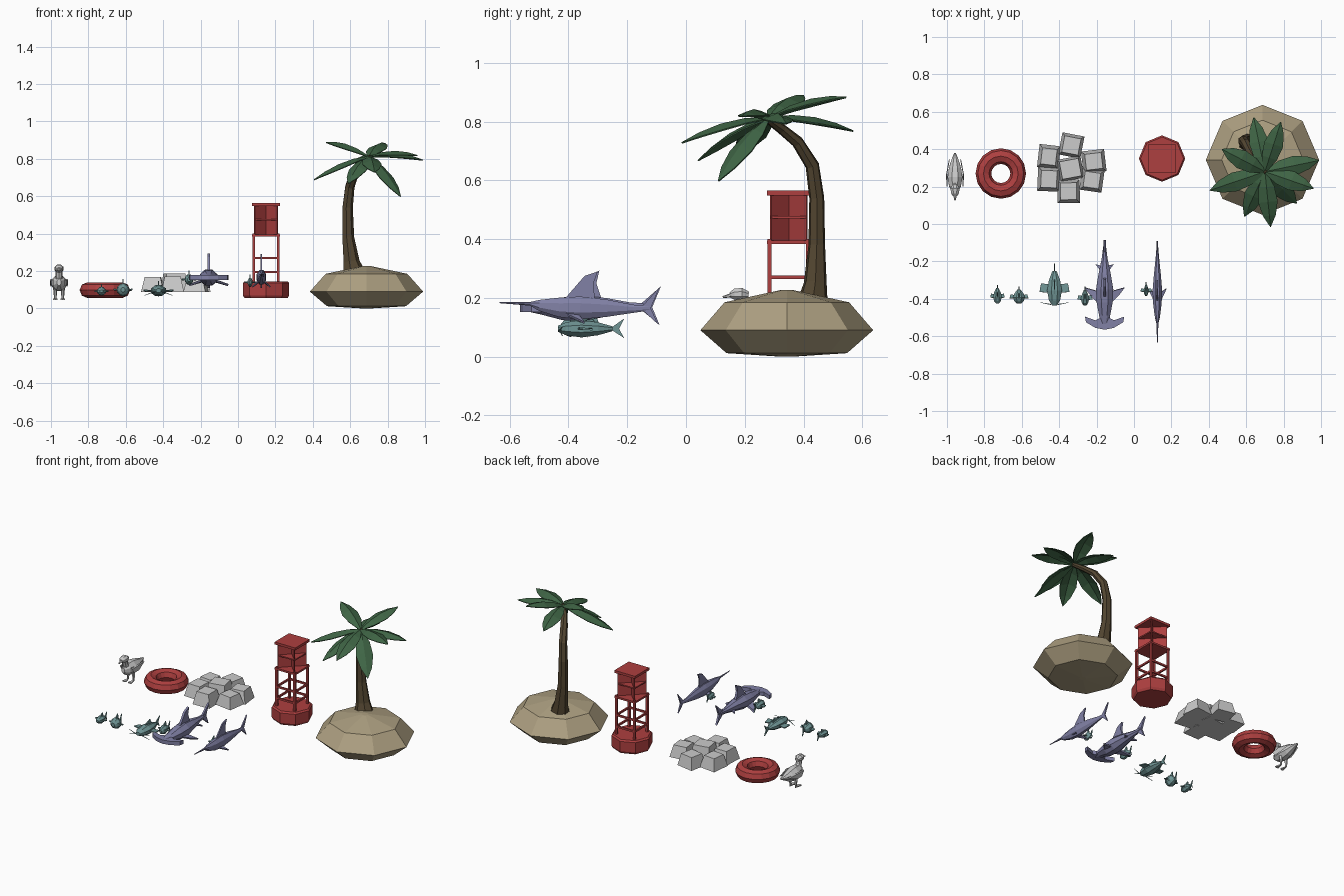
import bpy, bmesh, math, random
from mathutils import Vector as V

if "Cube" in bpy.data.objects:
    bpy.data.objects.remove(bpy.data.objects["Cube"])
random.seed(4)

def material(name, c):
    m = bpy.data.materials.new(name)
    m.diffuse_color = (*c, 1)
    m.use_nodes = True
    m.node_tree.nodes["Principled BSDF"].inputs["Base Color"].default_value = m.diffuse_color
    return m
SAND = material("sand", (.42, .35, .22))
BARK = material("bark", (.085, .06, .03))
LEAF = material("leaf", (.05, .13, .06))
RED = material("red", (.42, .05, .05))
TEAL = material("teal", (.16, .3, .3))
PURPLE = material("purple", (.22, .22, .38))

def finish(name, bm, mat=None):
    bmesh.ops.recalc_face_normals(bm, faces=bm.faces)
    me = bpy.data.meshes.new(name)
    bm.to_mesh(me)
    bm.free()
    ob = bpy.data.objects.new(name, me)
    bpy.context.collection.objects.link(ob)
    if mat:
        me.materials.append(mat)
    return ob

def loft(name, secs, n, mat=None, turn=0.0):
    """Skin of elliptical rings; each section is x, y, z, side radius, other radius."""
    bm = bmesh.new()
    rings = []
    for i, (x, y, z, a, b) in enumerate(secs):
        t = (V(secs[min(i+1, len(secs)-1)][:3]) - V(secs[max(i-1, 0)][:3])).normalized()
        side = (V((1, 0, 0)) - t * t.x).normalized()
        up = t.cross(side)
        rings.append([bm.verts.new(V((x, y, z)) + side*a*math.cos(q) + up*b*math.sin(q))
                      for q in (math.tau*k/n + turn for k in range(n))])
    for r, s in zip(rings, rings[1:]):
        for k in range(n):
            bm.faces.new((r[k], r[(k+1) % n], s[(k+1) % n], s[k]))
    bm.faces.new(rings[0])
    bm.faces.new(rings[-1])
    return finish(name, bm, mat)

def fish_body(name, cx, secs, n, mat=None):
    return loft(name, [(cx, y, z, a, b) for y, z, a, b in secs], n, mat, math.pi/n)

def plate(name, pts, thick, mat=None):
    """Thin solid from a flat outline."""
    pts = [V(p) for p in pts]
    nrm = (pts[1]-pts[0]).cross(pts[2]-pts[0]).normalized() * thick / 2
    bm = bmesh.new()
    a = [bm.verts.new(p+nrm) for p in pts]
    b = [bm.verts.new(p-nrm) for p in pts]
    bm.faces.new(a)
    bm.faces.new(b[::-1])
    for i in range(len(a)):
        j = (i+1) % len(a)
        bm.faces.new((a[i], a[j], b[j], b[i]))
    return finish(name, bm, mat)

def upright_fin(name, cx, yz, mat, thick=.008):
    plate(name, [(cx, y, z) for y, z in yz], thick, mat)

def side_fins(name, cx, pts, mat, thick=.008):
    for s, w in ((-1, "left"), (1, "right")):
        plate(f"{name}_{w}", [(cx+s*x, y, z) for x, y, z in pts], thick, mat)

def box(name, c, h, mat=None, rot=0, taper=1.0):
    bm = bmesh.new()
    bmesh.ops.create_cube(bm, size=2)
    for v in bm.verts:
        k = taper if v.co.z > 0 else 1
        v.co = V((v.co.x*h[0]*k, v.co.y*h[1]*k, v.co.z*h[2]))
    ob = finish(name, bm, mat)
    ob.location = c
    ob.rotation_euler.z = rot
    return ob

# island
loft("island", [(.687, .343, z, r*1.03, r) for z, r in
     ((.0, .02), (.012, .205), (.09, .294), (.185, .212), (.227, .02))], 8, SAND)

# palm trunk
loft("palm_trunk", [(.62, .43, .18, .065, .055), (.605, .44, .25, .045, .04), (.588, .445, .38, .033, .029),
     (.585, .445, .54, .029, .026), (.597, .43, .65, .026, .024), (.625, .38, .73, .024, .021),
     (.66, .325, .775, .02, .018), (.71, .275, .81, .015, .013)], 7, BARK)

# palm leaves: folded blades arching from the crown to each tip
CROWN = V((.70, .28, .815))
tips = [(.64, .57, .77), (.785, .545, .885), (.99, .34, .795), (.96, .19, .82), (.87, .11, .60),
        (.73, -.015, .73), (.59, .04, .67), (.405, .18, .69), (.47, .40, .89)]
for i, tip in enumerate(tips):
    tip = V(tip)
    mid = (CROWN+tip)/2 + V((0, 0, .05))
    side = (tip-CROWN).cross(V((0, 0, 1))).normalized()
    bm = bmesh.new()
    rows = []
    for t, w in ((0, .008), (.28, .042), (.55, .052), (.8, .034), (1, .002)):
        p = CROWN*(1-t)**2 + mid*2*t*(1-t) + tip*t*t
        rows.append([bm.verts.new(p + side*w*s - V((0, 0, abs(s)*w*.4))) for s in (-1, 0, 1)])
    for r, s in zip(rows, rows[1:]):
        for k in (0, 1):
            bm.faces.new((r[k], r[k+1], s[k+1], s[k]))
    leaf = finish(f"palm_leaf_{i+1}", bm, LEAF)
    leaf.modifiers.new("thickness", "SOLIDIFY").thickness = .005

# beacon float: octagonal base, posts, rails, deck, crossed panels, roof
BX, BY = .15, .35
loft("float_base", [(BX, BY, .055, .115, .115), (BX, BY, .07, .124, .124),
                    (BX, BY, .135, .124, .124), (BX, BY, .145, .115, .115)], 8, RED)
for sx in (-1, 1):
    for sy in (-1, 1):
        box("tower_post", (BX+sx*.066, BY+sy*.066, .27), (.007, .007, .13), RED)
for z in (.195, .27):
    for s in (-1, 1):
        box("tower_rail", (BX, BY+s*.066, z), (.07, .005, .006), RED)
        box("tower_rail", (BX+s*.066, BY, z), (.005, .07, .006), RED)
box("tower_deck", (BX, BY, .39), (.075, .075, .006), RED)
for s in (-1, 1):
    box("cross_panel", (BX, BY, .475), (.087, .003, .08), RED, s*math.pi/4)
box("panel_shelf", (BX, BY, .475), (.062, .062, .004), RED)
box("tower_roof", (BX, BY, .557), (.075, .075, .008), RED)

# rock pile
rocks = [(-.455, .36, .057, .062, .165), (-.455, .24, .06, .065, .168), (-.335, .42, .06, .06, .165),
         (-.34, .295, .065, .06, .187), (-.215, .335, .062, .06, .165), (-.35, .175, .06, .063, .17),
         (-.225, .235, .06, .06, .16)]
for i, (x, y, a, b, top) in enumerate(rocks):
    box(f"rock_{i+1}", (x, y, (.088+top)/2), (a, b, (top-.088)/2), None,
        random.uniform(-.22, .22), random.uniform(.68, .82))

# swim ring
bpy.ops.mesh.primitive_torus_add(location=(-.712, .27, .098), major_radius=.093, minor_radius=.042,
                                 major_segments=16, minor_segments=8)
ring = bpy.context.object
ring.name = "swim_ring"
ring.data.materials.append(RED)

# bird
GX = -.957
fish_body("bird_body", GX, [(.17, .14, .012, .018), (.2, .138, .034, .04), (.25, .135, .043, .046),
          (.3, .135, .035, .036), (.345, .14, .02, .016), (.378, .145, .006, .004)], 8)
loft("bird_neck", [(GX, .215, .14, .026, .03), (GX, .193, .175, .018, .02), (GX, .185, .205, .018, .02)], 8)
fish_body("bird_head", GX, [(.15, .21, .012, .01), (.165, .212, .023, .021), (.19, .213, .026, .023),
          (.213, .21, .012, .012)], 8)
fish_body("bird_beak", GX, [(.155, .209, .011, .008), (.125, .203, .004, .003)], 6)
side_fins("bird_wing", GX, [(.042, .2, .15), (.046, .26, .155), (.03, .345, .145), (.044, .27, .12), (.042, .22, .12)], None)
for s in (-1, 1):
    loft("bird_leg", [(GX+s*.02, .25, .11, .012, .012), (GX+s*.02, .25, .05, .006, .006)], 6)
    plate("bird_foot", [(GX+s*.02, .26, .049), (GX+s*.032, .21, .049), (GX+s*.02, .205, .049),
                        (GX+s*.008, .21, .049)], .007)

# hammerhead shark
HX = -.157
fish_body("hammerhead_body", HX, [(-.54, .165, .022, .012), (-.49, .165, .032, .024), (-.42, .163, .046, .042),
          (-.35, .165, .05, .047), (-.27, .168, .036, .034), (-.19, .168, .018, .018), (-.12, .17, .008, .012)], 8, PURPLE)
plate("hammer_head", [(HX-.105, -.495, .165), (HX-.1, -.525, .165), (HX-.05, -.555, .165), (HX, -.565, .165),
      (HX+.05, -.555, .165), (HX+.1, -.525, .165), (HX+.105, -.495, .165), (HX+.05, -.515, .165),
      (HX, -.49, .165), (HX-.05, -.515, .165)], .025, PURPLE)
upright_fin("hammerhead_dorsal", HX, [(-.39, .2), (-.335, .275), (-.295, .293), (-.305, .25), (-.285, .19)], PURPLE, .014)
upright_fin("hammerhead_tail", HX, [(-.165, .17), (-.085, .24), (-.115, .168), (-.09, .108)], PURPLE, .012)
side_fins("hammerhead_pectoral", HX, [(.035, -.42, .15), (.075, -.38, .135), (.105, -.34, .125), (.035, -.36, .145)], PURPLE, .012)
side_fins("hammerhead_rear_fin", HX, [(.015, -.26, .16), (.048, -.215, .15), (.012, -.225, .16)], PURPLE)

# billfish
SX = .125
fish_body("billfish_body", SX, [(-.635, .184, .002, .002), (-.53, .18, .006, .007), (-.5, .175, .014, .02),
          (-.43, .168, .024, .036), (-.36, .166, .028, .042), (-.27, .165, .02, .032), (-.18, .163, .01, .015),
          (-.125, .165, .005, .009)], 8, PURPLE)
upright_fin("billfish_dorsal", SX, [(-.41, .2), (-.345, .275), (-.3, .29), (-.315, .25), (-.31, .19)], PURPLE)
upright_fin("billfish_tail", SX, [(-.155, .165), (-.09, .237), (-.12, .165), (-.095, .11)], PURPLE)
side_fins("billfish_pectoral", SX, [(.018, -.41, .145), (.048, -.345, .115), (.016, -.365, .14)], PURPLE)

# small teal fish: centre x, nose y, length, height z, half width, half depth
def small_fish(name, cx, y0, ln, z, a, b, span):
    prof = ((0, .35), (.12, .75), (.35, 1), (.6, .75), (.82, .28))
    fish_body(name+"_body", cx, [(y0+ln*t, z, a*k, b*k) for t, k in prof], 8, TEAL)
    e = y0+ln
    upright_fin(name+"_tail", cx, [(e-ln*.22, z), (e, z+b*1.1), (e-ln*.08, z), (e, z-b)], TEAL, .006)
    upright_fin(name+"_top_fin", cx, [(y0+ln*.25, z+b*.8), (y0+ln*.55, z+b*1.6), (y0+ln*.62, z+b*.6)], TEAL, .006)
    side_fins(name+"_side_fin", cx, [(a*.8, y0+ln*.3, z), (span, y0+ln*.32, z+b*.1),
              (span*.9, y0+ln*.52, z-b*.1), (a*.6, y0+ln*.5, z)], TEAL, .006)

small_fish("minnow", -.73, -.425, .10, .092, .025, .024, .038)
small_fish("catfish", -.425, -.435, .225, .095, .043, .032, .08)
small_fish("puffer", -.615, -.425, .09, .10, .035, .036, .05)
small_fish("reef_fish", -.262, -.435, .1, .155, .024, .03, .04)
small_fish("striped_fish", .065, -.385, .075, .14, .014, .026, .03)

# catfish whiskers
for s in (-1, 1):
    for dz in (-.02, .012):
        loft("whisker", [(-.425+s*.02, -.43, .09, .003, .003), (-.425+s*.075, -.42, .09+dz, .001, .001)], 4, TEAL)
